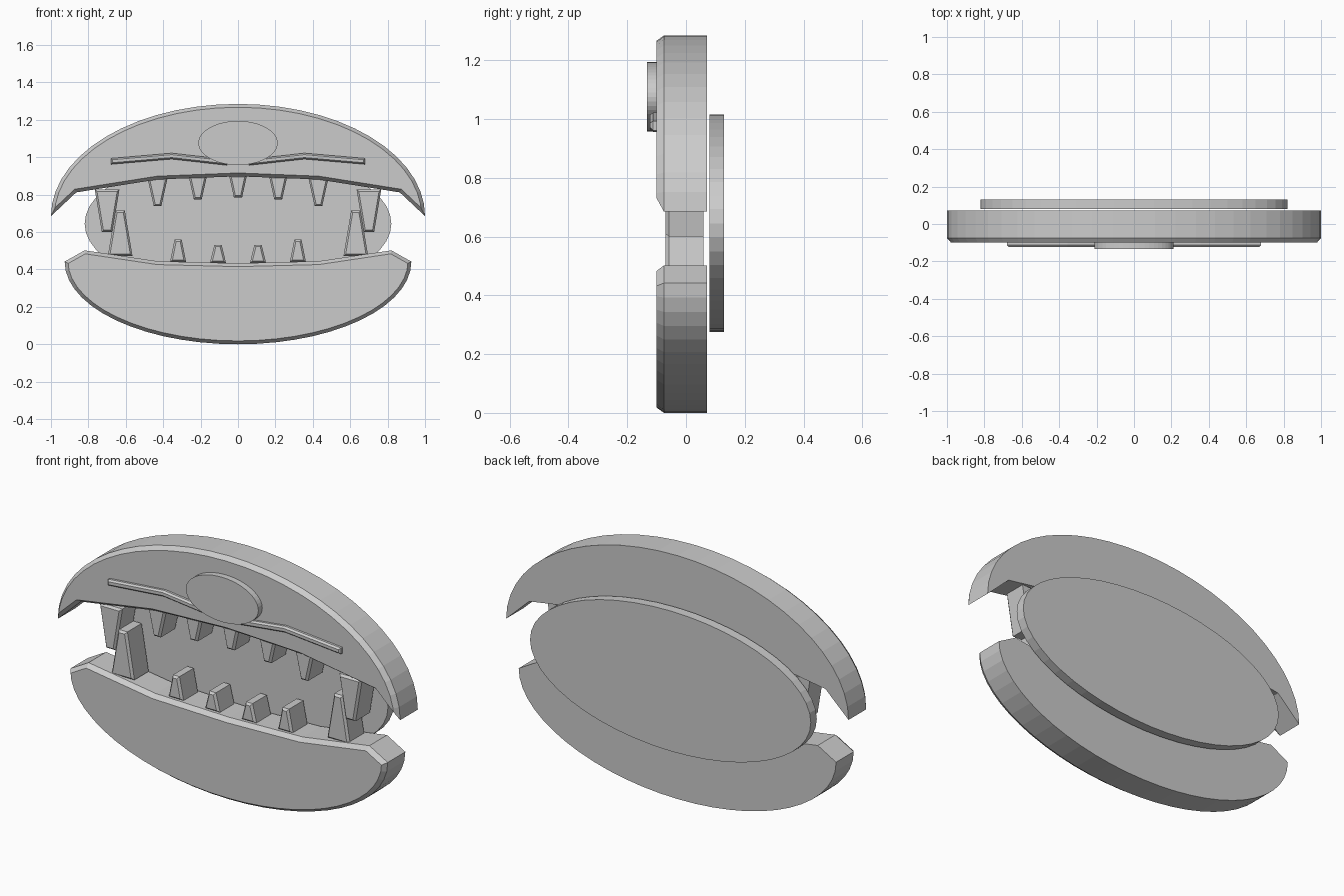
import bpy, bmesh, math

cube = bpy.data.objects.get("Cube")
if cube:
    bpy.data.objects.remove(cube)

# Single plain grey material
grey = bpy.data.materials.new("plain_grey")
grey.use_nodes = True
COLOUR = (0.6, 0.6, 0.6, 1)
grey.diffuse_color = COLOUR
grey.node_tree.nodes["Principled BSDF"].inputs["Base Color"].default_value = COLOUR


def plate(name, outline, front, back, inset=0.0, drop=0.0):
    """Extrude an (x, z) outline from front to back, with a chamfered front rim."""
    bm = bmesh.new()
    area = sum(a[0] * b[1] - b[0] * a[1]
               for a, b in zip(outline, outline[1:] + outline[:1]))
    if area < 0:
        outline = outline[::-1]
    face = bm.faces.new([bm.verts.new((x, front + drop, z)) for x, z in outline])
    copy = bmesh.ops.duplicate(bm, geom=[face] + face.verts[:] + face.edges[:])
    rear = [f for f in copy["geom"] if isinstance(f, bmesh.types.BMFace)][0]
    for v in rear.verts:
        v.co.y = back
    rear.normal_flip()
    a, b = list(face.verts), copy["vert_map"]
    for i in range(len(a)):
        p, q = a[i], a[(i + 1) % len(a)]
        bm.faces.new((q, p, b[p], b[q]))
    bm.normal_update()
    if inset:
        bmesh.ops.inset_region(bm, faces=[face], thickness=inset, use_even_offset=True)
        for v in face.verts:
            v.co.y = front
    bmesh.ops.recalc_face_normals(bm, faces=bm.faces[:])
    mesh = bpy.data.meshes.new(name)
    bm.to_mesh(mesh)
    bm.free()
    mesh.materials.append(grey)
    obj = bpy.data.objects.new(name, mesh)
    bpy.context.collection.objects.link(obj)
    return obj


def arc(z, rx, rz, start, end, steps):
    angles = [math.radians(start + (end - start) * i / steps) for i in range(steps + 1)]
    return [(rx * math.cos(t), z + rz * math.sin(t)) for t in angles]


def mirrored(points):
    """Right half of an edge, ending on the centre line, plus its reflection."""
    return [(-x, z) for x, z in points] + [(x, z) for x, z in points[-2::-1]]


def tooth(name, x, base, tip, base_half, tip_half):
    plate(name, [(x - base_half, base), (x + base_half, base),
                 (x + tip_half, tip), (x - tip_half, tip)], -0.07, 0.06, 0.01, 0.012)


# Lips: elliptical outside, angular mouth edge
upper_edge = mirrored([(0.865, 0.812), (0.43, 0.881), (0, 0.898)])
plate("upper_lip", arc(0.685, 1.0, 0.6, 0, 180, 28) + upper_edge,
      -0.1, 0.072, 0.018, 0.025)
lower_edge = mirrored([(0.82, 0.502), (0.43, 0.444), (0, 0.433)])
plate("lower_lip", arc(0.442, 0.927, 0.442, 0, -180, 28) + lower_edge,
      -0.1, 0.072, 0.018, 0.025)

# Disc behind the mouth, and nose
plate("mouth_back", arc(0.645, 0.82, 0.37, 0, 360, 48)[:-1], 0.08, 0.13)
plate("nose", arc(1.076, 0.212, 0.118, 0, 360, 48)[:-1], -0.133, -0.098)

# Paired whiskers, fangs and small teeth
for side, s in (("left", 1), ("right", -1)):
    spine = [(0.06 * s, 0.973), (0.355 * s, 1.006), (0.68 * s, 0.978)]
    plate(side + "_whisker", [(x, z + 0.016) for x, z in spine]
          + [(x, z - 0.016) for x, z in spine[::-1]], -0.122, -0.098, 0.008, 0.01)
    tooth(side + "_upper_fang", 0.7 * s, 0.828, 0.6, 0.066, 0.028)
    tooth(side + "_lower_fang", 0.63 * s, 0.472, 0.715, 0.066, 0.025)
    tooth(side + "_upper_outer_tooth", 0.43 * s, 0.89, 0.738, 0.054, 0.02)
    tooth(side + "_upper_inner_tooth", 0.215 * s, 0.9, 0.775, 0.049, 0.021)
    tooth(side + "_lower_outer_tooth", 0.32 * s, 0.44, 0.56, 0.043, 0.019)
    tooth(side + "_lower_inner_tooth", 0.107 * s, 0.435, 0.532, 0.043, 0.019)
tooth("upper_middle_tooth", 0, 0.905, 0.785, 0.048, 0.022)
